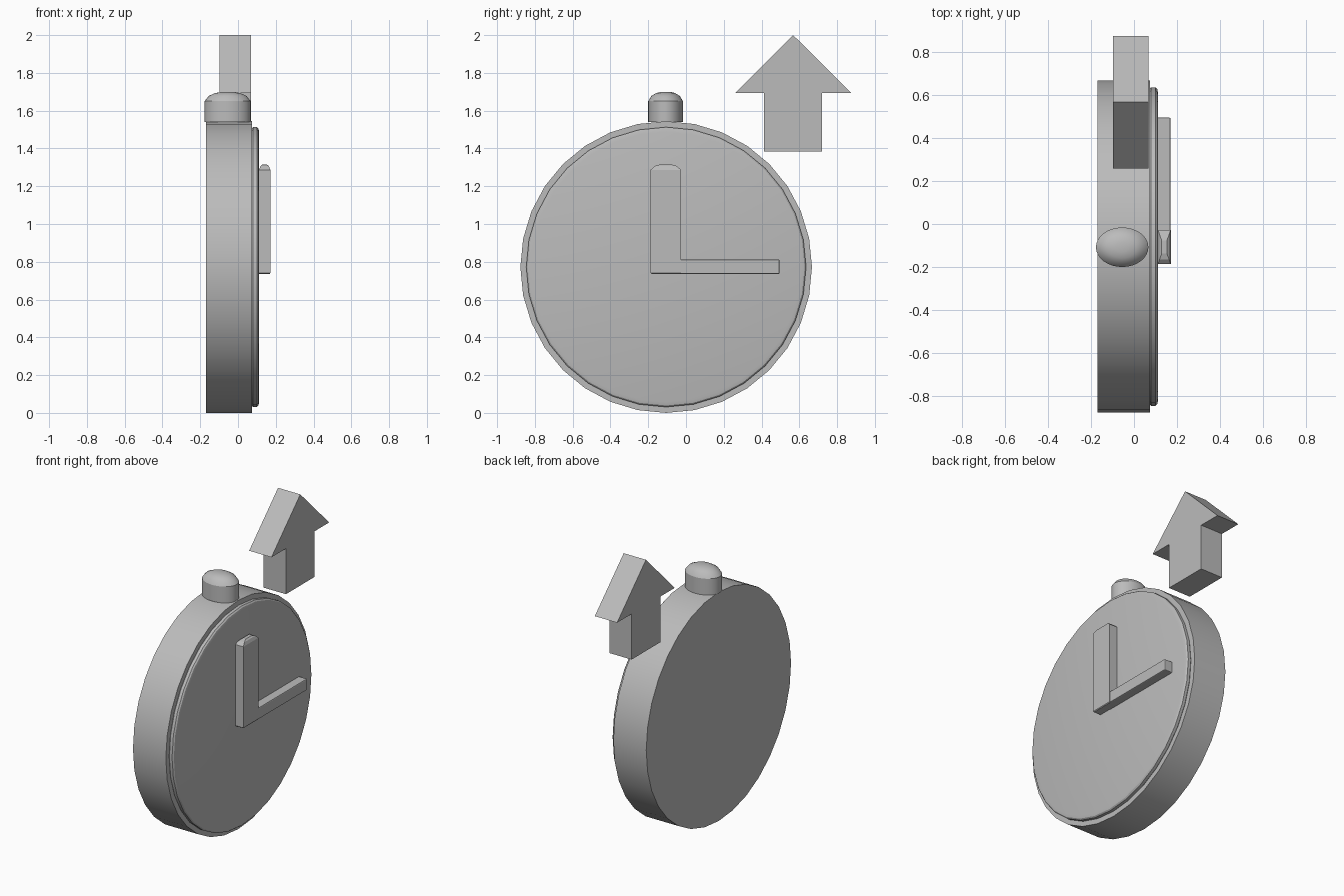
import bpy, bmesh
from math import sin, cos, tau, radians

cube = bpy.data.objects.get("Cube")
if cube:
    bpy.data.objects.remove(cube)

grey = bpy.data.materials.new("plain grey")
grey.use_nodes = True
colour = (0.5, 0.5, 0.5, 1)
grey.diffuse_color = colour
grey.node_tree.nodes["Principled BSDF"].inputs["Base Color"].default_value = colour

CY, CZ = -0.105, 0.772  # centre of the dial


def loft(name, rings, smooth=True):
    """Skin a list of equal-length point rings and cap both ends."""
    bm = bmesh.new()
    loops = [[bm.verts.new(p) for p in ring] for ring in rings]
    for a, b in zip(loops, loops[1:]):
        for i in range(len(a)):
            j = (i + 1) % len(a)
            bm.faces.new((a[i], a[j], b[j], b[i]))
    bm.faces.new(loops[0])
    bm.faces.new(loops[-1])
    bmesh.ops.recalc_face_normals(bm, faces=bm.faces)
    mesh = bpy.data.meshes.new(name)
    bm.to_mesh(mesh)
    bm.free()
    mesh.materials.append(grey)
    obj = bpy.data.objects.new(name, mesh)
    bpy.context.collection.objects.link(obj)
    if smooth:
        bpy.ops.object.select_all(action='DESELECT')
        obj.select_set(True)
        bpy.context.view_layer.objects.active = obj
        bpy.ops.object.shade_smooth_by_angle(angle=radians(30))
    return obj


def disc(name, profile, sides=32):
    """Round part about the x axis, from (x, radius) pairs."""
    return loft(name, [[(x, CY + r * sin(tau * i / sides), CZ + r * cos(tau * i / sides))
                        for i in range(sides)] for x, r in profile])


def extrude_x(name, outline, x0, x1, bevel=0):
    """Push a (y, z) outline along x."""
    obj = loft(name, [[(x, y, z) for y, z in outline] for x in (x0, x1)], False)
    if bevel:
        mod = obj.modifiers.new("bevel", 'BEVEL')
        mod.width, mod.segments = bevel, 2
    return obj


# Case and raised dial with a rounded rim
disc("case", [(-0.17, 0.772), (0.075, 0.772)])
disc("dial", [(0.07, 0.732), (0.08, 0.741), (0.1, 0.741), (0.108, 0.733), (0.112, 0.715)])

# Oval push button with a domed top
button = [(1, 1.54), (1, 1.65), (0.82, 1.678), (0.55, 1.693), (0.25, 1.7)]
loft("push_button", [[(-0.055 + 0.122 * s * cos(tau * i / 32),
                       CY - 0.003 + 0.092 * s * sin(tau * i / 32), z) for i in range(32)]
                     for s, z in button])

# Upright hand with a domed tip
hand = [(0.075, 0.026, 0.735), (0.08, 0.03, 0.74), (0.08, 0.03, 1.287),
        (0.058, 0.022, 1.307), (0.03, 0.012, 1.315)]
loft("upright_hand", [[(0.141 + sx * w, CY - 0.002 + sy * h, z)
                       for sx, sy in ((-1, -1), (1, -1), (1, 1), (-1, 1))]
                      for h, w, z in hand], False)

# Level hand
extrude_x("level_hand", [(-0.1, 0.735), (0.495, 0.735), (0.495, 0.812), (-0.1, 0.812)],
          0.105, 0.17, 0.006)

# Floating arrow pointing up
half = [(0.153, 1.385), (0.153, 1.693), (0.308, 1.693)]
arrow = ([(0.567 + y, z) for y, z in half] + [(0.567, 2.0)]
         + [(0.567 - y, z) for y, z in reversed(half)])
extrude_x("arrow", arrow, -0.098, 0.068)
